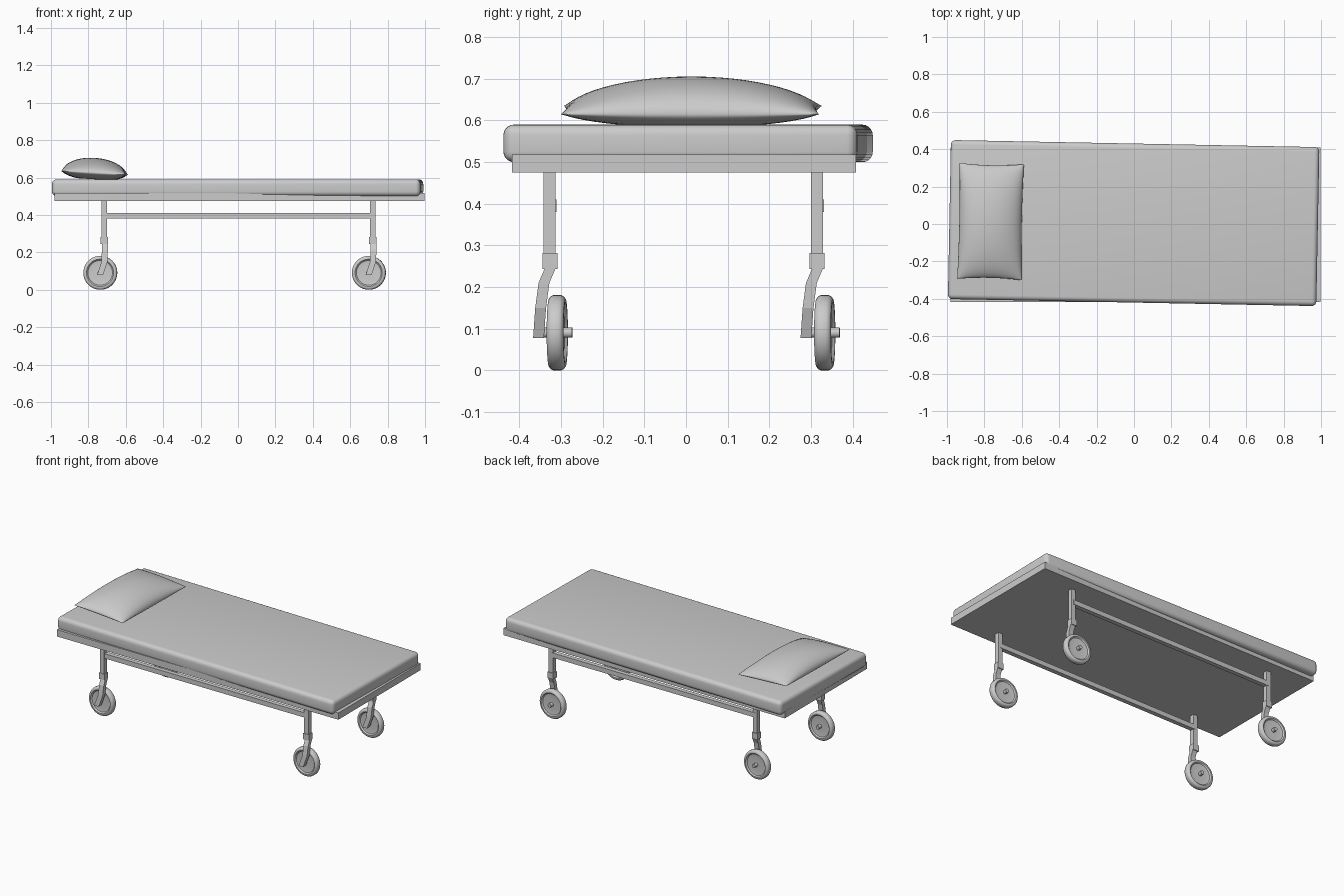
import bpy, bmesh, math
from mathutils import Vector, Matrix

if "Cube" in bpy.data.objects:
    bpy.data.objects.remove(bpy.data.objects["Cube"])

grey = bpy.data.materials.new("light grey")
grey.diffuse_color = (0.6, 0.6, 0.6, 1)
grey.use_nodes = True
grey.node_tree.nodes["Principled BSDF"].inputs["Base Color"].default_value = grey.diffuse_color


def finish(name, bm, smooth=None):
    bmesh.ops.recalc_face_normals(bm, faces=bm.faces)
    me = bpy.data.meshes.new(name)
    bm.to_mesh(me)
    bm.free()
    me.materials.append(grey)
    ob = bpy.data.objects.new(name, me)
    bpy.context.collection.objects.link(ob)
    if smooth:
        bpy.ops.object.select_all(action='DESELECT')
        bpy.context.view_layer.objects.active = ob
        ob.select_set(True)
        bpy.ops.object.shade_smooth_by_angle(angle=math.radians(smooth))
    return ob


def box(name, lo, hi, bevel=0, segs=4, yaw=0):
    lo, hi = Vector(lo), Vector(hi)
    bm = bmesh.new()
    c, d = (lo + hi) / 2, hi - lo
    bmesh.ops.create_cube(bm, size=1, matrix=Matrix.Translation(c)
                          @ Matrix.Rotation(yaw, 4, 'Z') @ Matrix.Diagonal((*d, 1)))
    if bevel:
        bmesh.ops.bevel(bm, geom=bm.edges[:], offset=bevel, segments=segs,
                        profile=0.5, affect='EDGES')
    return finish(name, bm, 40 if bevel else None)


def sweep(name, path, wx, wy):
    # square bar through a list of centre points, horizontal sections
    bm = bmesh.new()
    rings = [[bm.verts.new((x + sx * wx / 2, y + sy * wy / 2, z))
              for sx, sy in ((-1, -1), (1, -1), (1, 1), (-1, 1))] for x, y, z in path]
    for a, b in zip(rings, rings[1:]):
        for i in range(4):
            j = (i + 1) % 4
            bm.faces.new((a[i], a[j], b[j], b[i]))
    bm.faces.new(rings[0])
    bm.faces.new(rings[-1])
    return finish(name, bm)


def lathe(name, prof, loc, yaw, n=40):
    # profile of (radius, y) turned about the y axis
    bm = bmesh.new()
    rings = [[bm.verts.new((r * math.cos(t), y, r * math.sin(t)))
              for t in (2 * math.pi * k / n for k in range(n))] for r, y in prof]
    for a, b in zip(rings, rings[1:]):
        for i in range(n):
            j = (i + 1) % n
            bm.faces.new((a[i], a[j], b[j], b[i]))
    bm.faces.new(rings[0])
    bm.faces.new(rings[-1])
    bm.transform(Matrix.Translation(loc) @ Matrix.Rotation(yaw, 4, 'Z'))
    return finish(name, bm, 35)


# Bed base and slightly skewed mattress
box("bed_frame", (-0.98, -0.418, 0.475), (0.998, 0.408, 0.518))
box("mattress", (-0.987, -0.42, 0.5), (0.983, 0.43, 0.59), 0.025, 5, math.radians(-1.1))

# Pillow: two domed sheets joined along a soft seam
bm = bmesh.new()
for side in (1, -1):
    sheet = bmesh.ops.create_grid(bm, x_segments=28, y_segments=28, size=1)["verts"]
    for v in sheet:
        u = math.sin(v.co.x * math.pi / 2)
        w = math.sin(v.co.y * math.pi / 2)
        du, dw = max(0, 1 - u * u), max(0, 1 - w * w)
        if side > 0:
            h = 0.08 * du ** 0.5 * dw ** 0.58
        else:
            h = -0.034 * min(1, 1.2 * du ** 0.5 * dw ** 0.5)
        v.co = (0.172 * u * (1 - 0.03 * dw), 0.31 * w * (1 - 0.03 * du),
                h - 0.01 * u)
bmesh.ops.remove_doubles(bm, verts=bm.verts, dist=0.0005)
bm.transform(Matrix.Translation((-0.767, 0.013, 0.625))
             @ Matrix.Rotation(math.radians(-1.2), 4, 'Z'))
finish("pillow", bm, 60)

# Wheel and axle profiles
half = [(0.012, 0.012), (0.045, 0.010), (0.066, 0.013), (0.073, 0.020),
        (0.081, 0.020), (0.087, 0.016), (0.0905, 0.009)]
wheel = half + [(r, -y) for r, y in reversed(half)]
axle = [(0.012, -0.047), (0.012, 0.036)]
yaw = math.radians(-4)

for side, y in (("front", -0.327), ("back", 0.315)):
    # Side rail between the legs
    box(side + "_rail", (-0.716, y - 0.012, 0.38), (0.72, y + 0.016, 0.41))
    for end, x in (("left", -0.716), ("right", 0.72)):
        tag = f"{side}_{end}_"
        box(tag + "leg", (x - 0.015, y - 0.015, 0.26), (x + 0.015, y + 0.014, 0.476))
        box(tag + "collar", (x - 0.02, y - 0.018, 0.244), (x + 0.02, y + 0.018, 0.282))
        # Bent caster arm
        sweep(tag + "caster_arm", [(x + 0.004, y + 0.003, 0.25), (x + 0.004, y - 0.014, 0.21),
                                   (x + 0.002, y - 0.022, 0.15), (x - 0.022, y - 0.027, 0.078)],
              0.032, 0.026)
        hub = (x - 0.02, y + 0.018, 0.0905)
        lathe(tag + "wheel", wheel, hub, yaw)
        lathe(tag + "axle", axle, hub, yaw, 16)
